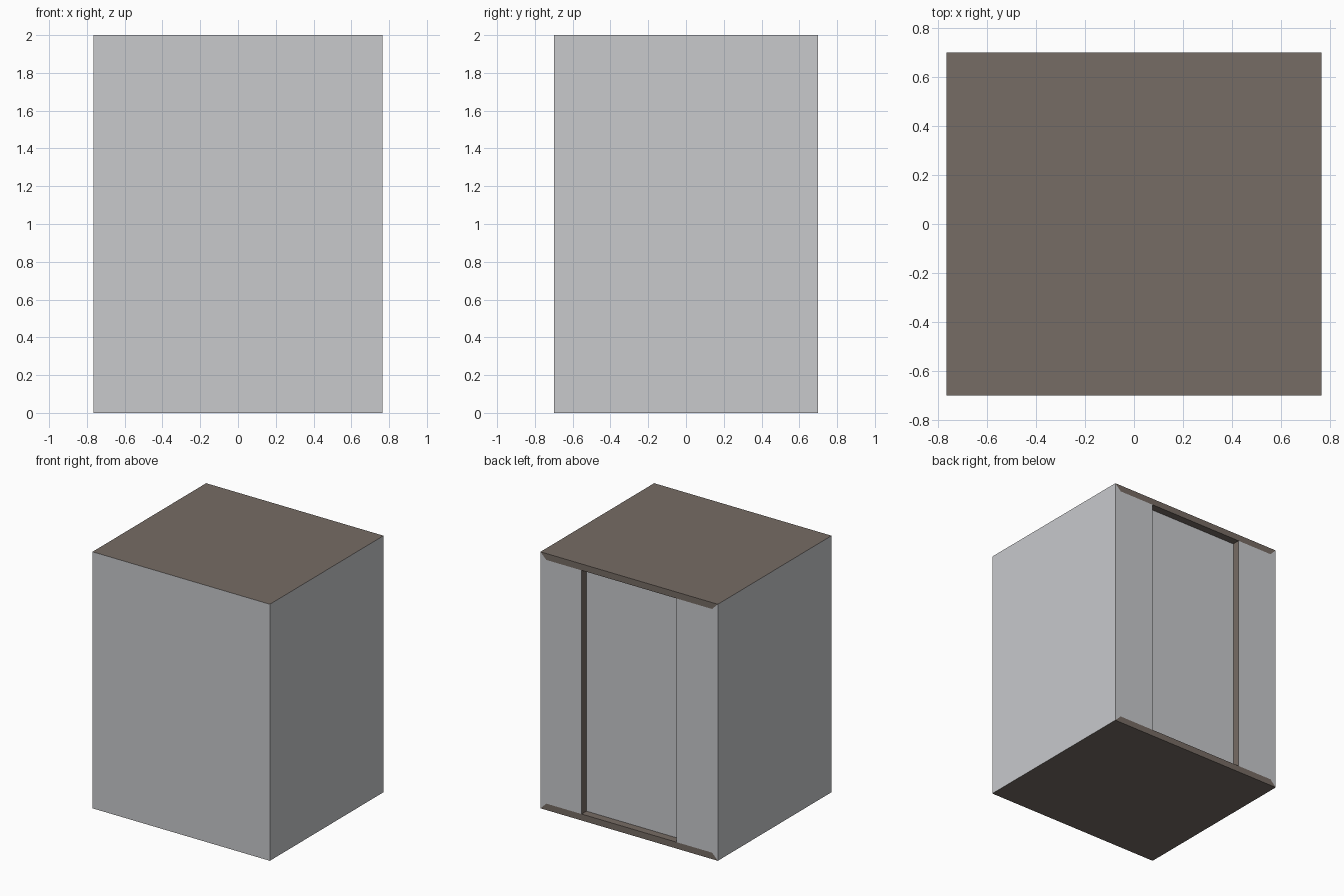
import bpy, bmesh
from mathutils import Matrix, Vector

if "Cube" in bpy.data.objects:
    bpy.data.objects.remove(bpy.data.objects["Cube"])

W, D, H = 1.53, 1.40, 2.0      # overall size
T = 0.05                       # shell thickness
OPEN = 0.41                    # half width of the doorway
RECESS = 0.06                  # how far the door sits back


def material(name, rgb):
    m = bpy.data.materials.new(name)
    m.diffuse_color = (*rgb, 1.0)
    m.use_nodes = True
    m.node_tree.nodes["Principled BSDF"].inputs["Base Color"].default_value = m.diffuse_color
    return m


GREY = material("grey_panel", (0.58, 0.587, 0.607))
BROWN = material("brown_trim", (0.183, 0.150, 0.129))


def box(name, lo, hi, brown_rule, drop_rule=None):
    """Box between two corners; faces whose normal meets brown_rule are brown."""
    lo, hi = Vector(lo), Vector(hi)
    bm = bmesh.new()
    bmesh.ops.create_cube(bm, size=1, matrix=Matrix.Translation((lo + hi) / 2)
                          @ Matrix.Diagonal((*(hi - lo), 1)))
    bm.normal_update()
    for f in bm.faces:
        f.material_index = 1 if brown_rule(f.normal) else 0
    if drop_rule:
        bmesh.ops.delete(bm, geom=[f for f in bm.faces if drop_rule(f.normal)],
                         context='FACES_ONLY')
    me = bpy.data.meshes.new(name)
    bm.to_mesh(me)
    bm.free()
    me.materials.append(GREY)
    me.materials.append(BROWN)
    ob = bpy.data.objects.new(name, me)
    bpy.context.collection.objects.link(ob)
    return ob


# Cabin shell: grey walls, brown floor and roof, open at the back.
# Solidify gives the mitred rim around the opening.
shell = box("cabin_shell", (-W / 2, -D / 2, 0), (W / 2, D / 2, H),
            lambda n: abs(n.z) > 0.5, lambda n: n.y > 0.5)
mod = shell.modifiers.new("thickness", 'SOLIDIFY')
mod.thickness = T
mod.offset = -1
mod.use_even_offset = True

# Panels either side of the doorway, with brown jambs
inner = W / 2 - T
for side, s in (("left", -1), ("right", 1)):
    xs = sorted((s * OPEN, s * inner))
    box(f"{side}_door_panel", (xs[0], D / 2 - RECESS, T), (xs[1], D / 2, H - T),
        lambda n, s=s: n.x * s < -0.5)

# Recessed sliding door
box("door", (-inner, D / 2 - RECESS - 0.04, T), (inner, D / 2 - RECESS, H - T),
    lambda n: False)
